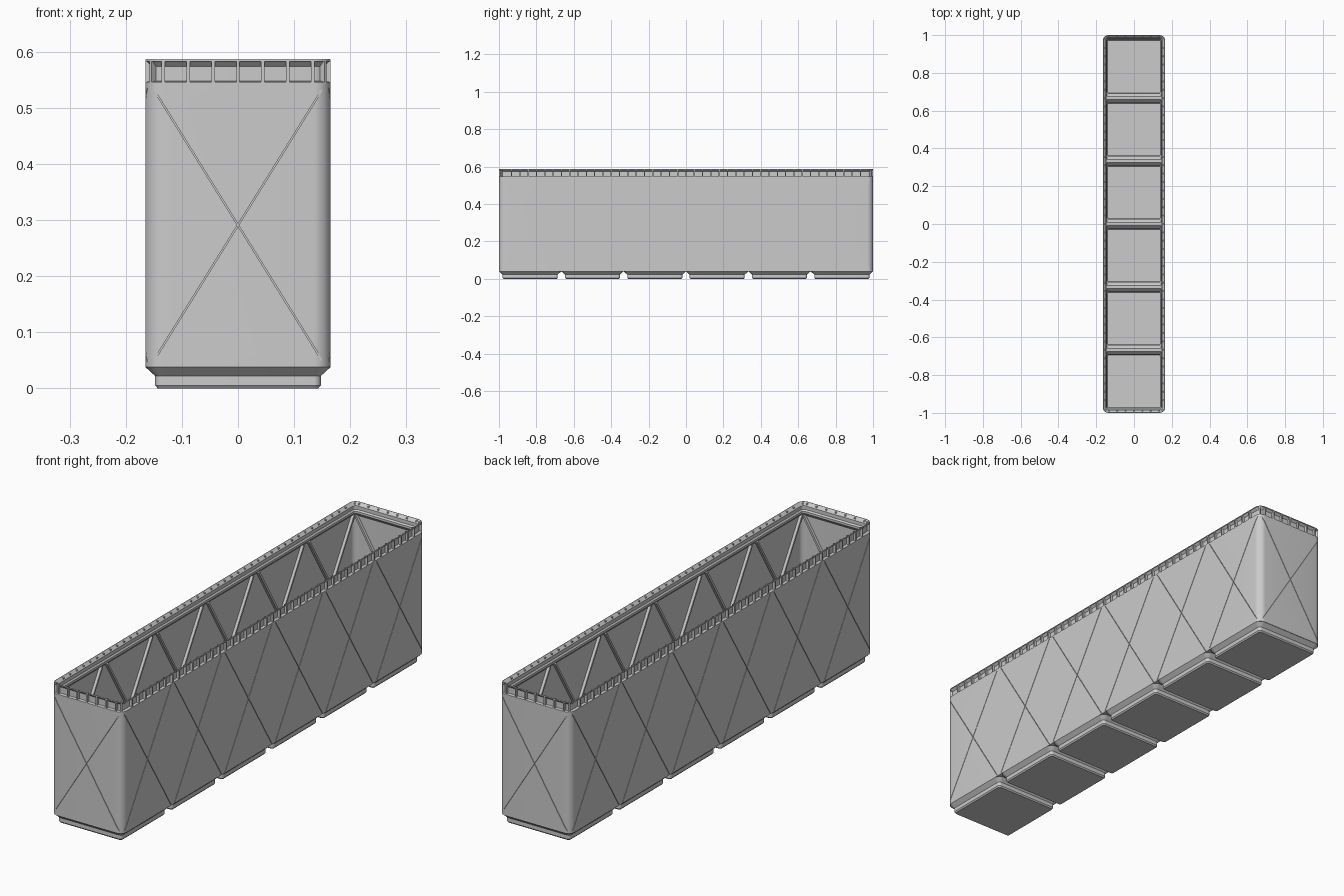
import bpy, bmesh, math
from mathutils import Matrix, Vector

if "Cube" in bpy.data.objects:
    bpy.data.objects.remove(bpy.data.objects["Cube"])

HX, HY, R = 0.165, 1.0, 0.03      # half width, half length, corner radius
CELL = 2 / 6
PITCH = 0.0444                    # spacing of the rim bars
CENTRES = [-1 + CELL * (i + 0.5) for i in range(6)]

grey = bpy.data.materials.new("grey")
grey.diffuse_color = (0.6, 0.6, 0.6, 1)
grey.use_nodes = True
grey.node_tree.nodes["Principled BSDF"].inputs["Base Color"].default_value = grey.diffuse_color


def finish(name, bm, smooth=False):
    bmesh.ops.recalc_face_normals(bm, faces=bm.faces)
    mesh = bpy.data.meshes.new(name)
    bm.to_mesh(mesh)
    bm.free()
    mesh.materials.append(grey)
    ob = bpy.data.objects.new(name, mesh)
    bpy.context.collection.objects.link(ob)
    if smooth:
        shade(ob)
    return ob


def shade(ob):
    bpy.ops.object.select_all(action='DESELECT')
    ob.select_set(True)
    bpy.context.view_layer.objects.active = ob
    bpy.ops.object.shade_smooth_by_angle(angle=math.radians(20))


def ring(bm, hx, hy, inset, z, cy, seg=10):
    """Rounded rectangle, inset from the outer outline."""
    r = max(R - inset, 0.004)
    verts = []
    for k, (sx, sy) in enumerate([(1, 1), (-1, 1), (-1, -1), (1, -1)]):
        for i in range(seg + 1):
            a = (k + i / seg) * math.pi / 2
            verts.append(bm.verts.new((sx * (hx - inset - r) + r * math.cos(a),
                                       cy + sy * (hy - inset - r) + r * math.sin(a), z)))
    return verts


def loft(bm, hx, hy, profile, cy=0, closed=False):
    """Sweep an (inset, z) profile around a rounded rectangle."""
    rings = [ring(bm, hx, hy, i, z, cy) for i, z in profile]
    pairs = list(zip(rings, rings[1:]))
    if closed:
        pairs.append((rings[-1], rings[0]))
    else:
        bm.faces.new(rings[0])
        bm.faces.new(rings[-1])
    for a, b in pairs:
        n = len(a)
        for i in range(n):
            bm.faces.new((a[i], a[(i + 1) % n], b[(i + 1) % n], b[i]))


def box(bm, centre, size, rot=None):
    m = Matrix.Translation(centre) @ (rot or Matrix()) @ Matrix.Diagonal((*size, 1))
    bmesh.ops.create_cube(bm, size=1, matrix=m)


def diagonals(bm, margin, z0, z1, width, d0, d1):
    """Crossed bars on every wall cell, between depths d0 and d1 below the surface."""
    depth, mid = d1 - d0, (d0 + d1) / 2
    half = CELL / 2 - margin
    zc, h = (z0 + z1) / 2, z1 - z0
    for s in (-1, 1):
        for lean in (-1, 1):
            ang = lean * math.atan2(h, 2 * half)
            length = math.hypot(h, 2 * half)
            for cy in CENTRES:
                box(bm, (s * (HX - mid), cy, zc), (depth, length, width),
                    Matrix.Rotation(ang, 4, 'X'))
            box(bm, (0, s * (HY - mid), zc), (length, depth, width),
                Matrix.Rotation(ang, 4, 'Y'))


# Thin outer wall with the inward stepped stacking lip
bm = bmesh.new()
loft(bm, HX, HY, [(0, 0.038), (0, 0.546), (0.011, 0.548), (0.011, 0.574), (0.002, 0.583),
                  (0, 0.583), (0, 0.585), (0.001, 0.587), (0.003, 0.587), (0.0155, 0.575),
                  (0.0155, 0.56), (0.0205, 0.554), (0.0205, 0.545), (0.006, 0.53),
                  (0.006, 0.038)], closed=True)
wall = finish("outer_wall", bm)

# Fine crossed grooves in the outside of the wall
bm = bmesh.new()
diagonals(bm, 0.012, 0.042, 0.54, 0.0022, -0.004, 0.004)
cutter = finish("groove_cutter", bm)
cutter.hide_render = True
mod = wall.modifiers.new("grooves", 'BOOLEAN')
mod.operation, mod.solver, mod.use_self, mod.object = 'DIFFERENCE', 'EXACT', True, cutter
bpy.context.view_layer.objects.active = wall
wall.select_set(True)
bpy.ops.object.modifier_apply(modifier=mod.name)
bpy.data.objects.remove(cutter)
shade(wall)

# Stiffening ribs on the inside, behind the grooves
bm = bmesh.new()
diagonals(bm, 0.018, 0.046, 0.536, 0.008, 0.005, 0.018)
finish("inner_ribs", bm)

# Small upright bars dividing the recess under the rim
bm = bmesh.new()
zc, zh = 0.565, 0.038
for s in (-1, 1):
    for i in range(-21, 22):
        box(bm, (s * (HX - 0.0062), i * PITCH, zc), (0.012, 0.006, zh))
    for i in range(-3, 4):
        box(bm, (i * PITCH, s * (HY - 0.0062), zc), (0.006, 0.012, zh))
    for t in (-1, 1):
        d = (R - 0.0065) * math.sqrt(0.5)
        box(bm, (s * (HX - R + d), t * (HY - R + d), zc), (0.012, 0.006, zh),
            Matrix.Rotation(s * t * math.pi / 4, 4, 'Z'))
finish("rim_bars", bm)

# Hollow stepped feet, one under each cell
for n, cy in enumerate(CENTRES):
    bm = bmesh.new()
    loft(bm, HX, CELL / 2 - 0.002,
         [(0.026, 0.006), (0.023, 0.010), (0.023, 0.021), (0.0055, 0.04), (0, 0.04),
          (0, 0.038), (0.0175, 0.022), (0.0175, 0.0055), (0.022, 0)], cy)
    finish(f"foot_{n + 1}", bm, smooth=True)

# Ridges closing the gaps between the feet
bm = bmesh.new()
for i in range(1, 6):
    y = -1 + CELL * i
    box(bm, (0, y, 0.04), (2 * HX - 0.004, 0.015, 0.004))
    for s in (-1, 1):
        box(bm, (s * 0.153, y, 0.04), (0.022, 0.044, 0.004))
finish("floor_ridges", bm)
